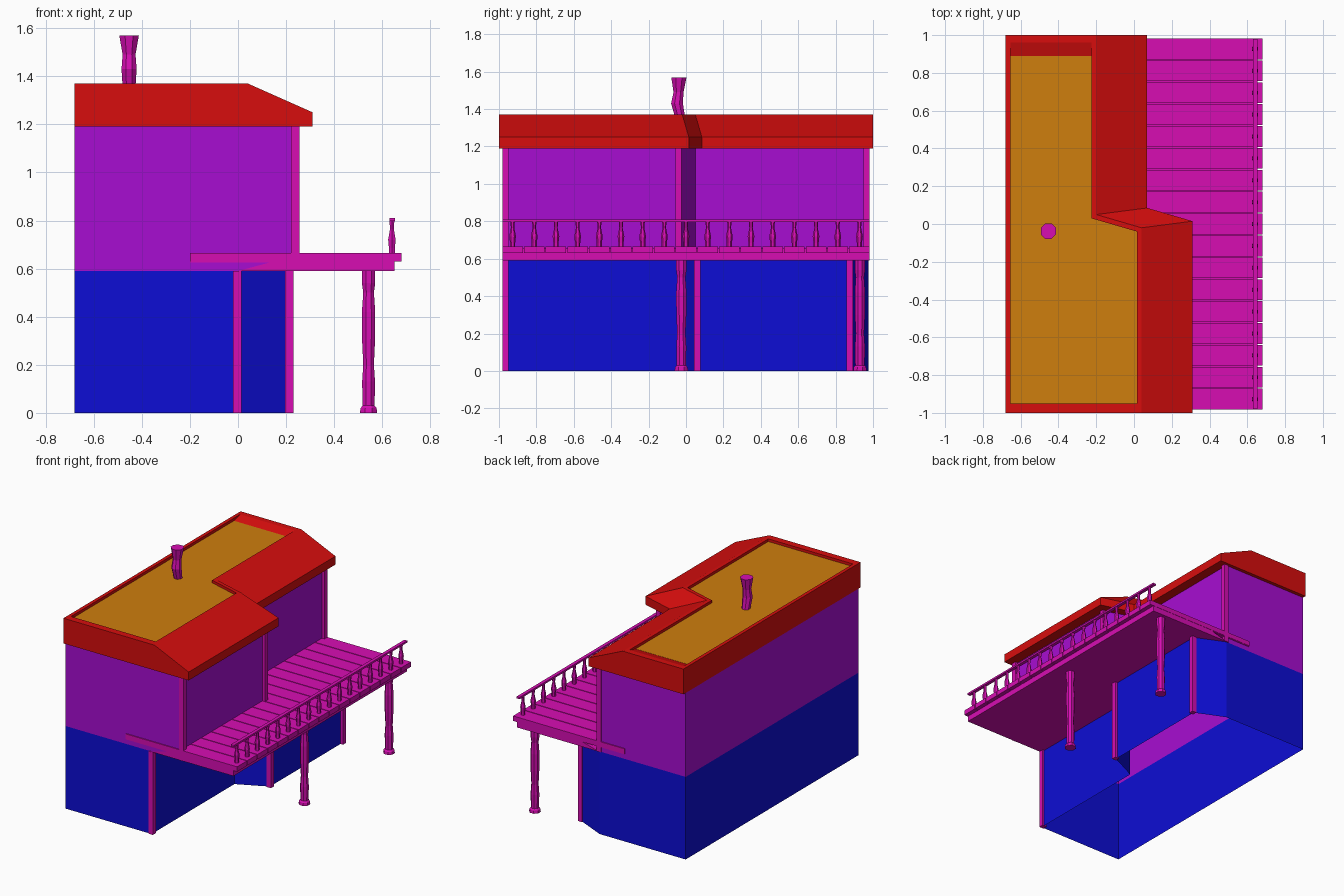
import bpy
import bmesh
import math

cube = bpy.data.objects.get("Cube")
if cube:
    bpy.data.objects.remove(cube)


def material(name, r, g, b):
    m = bpy.data.materials.new(name)
    m.use_nodes = True
    m.diffuse_color = (r, g, b, 1)
    m.node_tree.nodes["Principled BSDF"].inputs["Base Color"].default_value = (r, g, b, 1)
    return m


BLUE = material("blue wall", 0.004, 0.004, 0.66)
PURPLE = material("purple wall", 0.39, 0.004, 0.64)
MAGENTA = material("magenta wood", 0.68, 0.004, 0.45)
RED = material("red roof", 0.68, 0.004, 0.004)
ORANGE = material("orange roof deck", 0.62, 0.21, 0.004)


def finish(name, bm, mat):
    bmesh.ops.recalc_face_normals(bm, faces=bm.faces)
    mesh = bpy.data.meshes.new(name)
    bm.to_mesh(mesh)
    bm.free()
    mesh.materials.append(mat)
    ob = bpy.data.objects.new(name, mesh)
    bpy.context.collection.objects.link(ob)
    return ob


def loft(name, rings, mat, bottom=True, top=True):
    """Join closed rings of equal point count with quads."""
    bm = bmesh.new()
    loops = [[bm.verts.new(p) for p in ring] for ring in rings]
    for a, b in zip(loops, loops[1:]):
        for i in range(len(a)):
            j = (i + 1) % len(a)
            bm.faces.new((a[i], a[j], b[j], b[i]))
    if bottom:
        bm.faces.new(loops[0][::-1])
    if top:
        bm.faces.new(loops[-1])
    return finish(name, bm, mat)


def flat(outline, z):
    return [(x, y, z) for x, y in outline]


def box(name, lo, hi, mat):
    (x0, y0, z0), (x1, y1, z1) = lo, hi
    outline = [(x0, y0), (x1, y0), (x1, y1), (x0, y1)]
    return loft(name, [flat(outline, z0), flat(outline, z1)], mat)


def turned(name, x, profile, mat, sides=8):
    """Turned part from (y, z, radius) stations."""
    turn = 2 * math.pi / sides
    rings = [[(x + r * math.cos((i + .5) * turn), y + r * math.sin((i + .5) * turn), z)
              for i in range(sides)] for y, z, r in profile]
    return loft(name, rings, mat)


LEFT, END = -0.68, 0.975
FLOOR, DECK, EAVE, TOP = 0.59, 0.665, 1.19, 1.37

# Hollow storeys: each steps sideways with a slanted wall
lower = [(LEFT, -END), (0, -END), (0, -.04), (.21, .06), (.21, .88), (0, END), (LEFT, END)]
upper = [(LEFT, -END), (.235, -END), (.235, -.035), (0, .05), (0, END), (LEFT, END)]
loft("lower_walls", [flat(lower, 0), flat(lower, FLOOR)], BLUE, False, False)
loft("upper_walls", [flat(upper, FLOOR), flat(upper, EAVE)], PURPLE, False, False)


# Corner posts
def corner_posts(name, spots, z0, z1):
    h = 0.017
    for x, y in spots:
        box(name, (x - h, y - h, z0), (x + h, y + h, z1), MAGENTA)


corner_posts("lower_corner_post", [(-.003, -.965), (.213, .06), (.213, .875)], 0, FLOOR)
corner_posts("upper_corner_post", [(.238, -.965), (.238, -.04), (.003, .965)], FLOOR, EAVE)


# Roof: eave, fascia top, ridge, rim and sunken floor as nested outlines
def roof_ring(left, right, front, step, back, z):
    dx, dy = 0.24, 0.07
    return flat([(left, front), (right, front), (right, step),
                 (right - dx, step + dy), (right - dx, back), (left, back)], z)


loft("roof", [
    roof_ring(LEFT, .31, -1, .015, 1, EAVE),
    roof_ring(LEFT, .31, -1, .015, 1, 1.25),
    roof_ring(LEFT, .04, -1, -.02, 1, TOP),
    roof_ring(-.655, .015, -.95, -.04, .96, TOP),
    roof_ring(-.655, .015, -.95, -.04, .89, TOP - .02)], RED, True, False)
loft("roof_floor", [roof_ring(-.655, .015, -.95, -.04, .89, TOP - .025),
                    roof_ring(-.655, .015, -.95, -.04, .89, TOP - .019)], ORANGE)

# Wobbly chimney
turned("chimney", -.453, [(-.028, TOP - .03, .028), (-.048, 1.43, .034),
                          (-.04, 1.49, .029), (-.038, 1.57, .044)], MAGENTA)

# Balcony frame with a notched inner end
profile = [(-.2, .655), (-.2, .625), (.13, .625), (0, FLOOR), (.65, FLOOR), (.65, .655)]
loft("balcony_frame", [[(x, y, z) for x, z in profile] for y in (-.98, .98)], MAGENTA)

# Planks, each with a baluster at its outer end
COUNT = 17
pitch = 1.97 / COUNT
for i in range(COUNT):
    y = (i + .5 - COUNT / 2) * pitch
    box("plank", (-.2, y - pitch / 2 + .003, .63), (.68, y + pitch / 2 - .003, DECK), MAGENTA)
    turned("baluster", .64, [(y, DECK - .01, .014), (y, .685, .014), (y, .72, .018),
                             (y, .765, .009), (y, .8, .012)], MAGENTA, 6)
box("hand_rail", (.629, -.98, .797), (.653, .98, .81), MAGENTA)

# Turned pillars under the balcony
for y in (-.025, .93):
    turned("pillar", .543, [(y, 0, .039), (y, .02, .036), (y, .03, .027), (y, .13, .029),
                            (y, .2, .024), (y, .3, .029), (y, .42, .03), (y, .5, .024),
                            (y, .54, .03), (y, FLOOR, .03)], MAGENTA)
